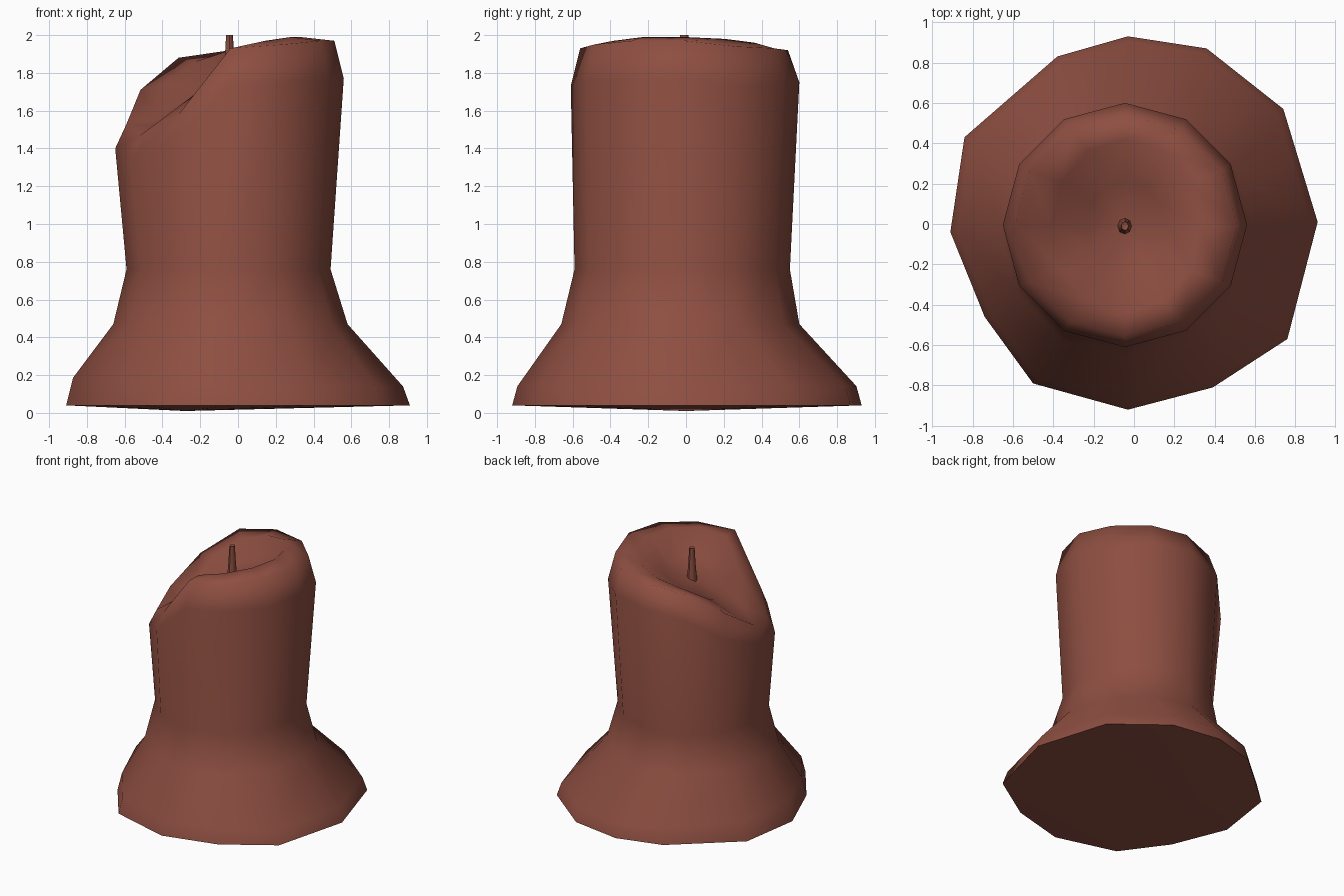
import bpy
import bmesh
import math

SIDES = 12

default_cube = bpy.data.objects.get("Cube")
if default_cube:
    bpy.data.objects.remove(default_cube, do_unlink=True)

# One wax colour shared by the body and the wick
wax = bpy.data.materials.new("brown_red_wax")
wax.use_nodes = True
wax.diffuse_color = (0.27, 0.077, 0.053, 1)
wax.node_tree.nodes["Principled BSDF"].inputs["Base Color"].default_value = wax.diffuse_color


def oval(center_x, center_y, radius_x, radius_y, heights):
    """Ring of points, starting at +x and turning towards the back."""
    if not isinstance(heights, list):
        heights = [heights] * SIDES
    step = math.tau / len(heights)
    return [(center_x + radius_x * math.cos(i * step),
             center_y + radius_y * math.sin(i * step), z)
            for i, z in enumerate(heights)]


def loft(name, rings, bottom, top, smooth_angle):
    """Skin a stack of rings and close both ends with a fan."""
    bm = bmesh.new()
    loops = [[bm.verts.new(point) for point in ring] for ring in rings]
    count = len(loops[0])
    for lower, upper in zip(loops, loops[1:]):
        for i in range(count):
            j = (i + 1) % count
            bm.faces.new((lower[i], lower[j], upper[j], upper[i]))
    for loop, tip in ((loops[0], bottom), (loops[-1], top)):
        middle = bm.verts.new(tip)
        for i in range(count):
            bm.faces.new((loop[i], loop[(i + 1) % count], middle))
    bmesh.ops.recalc_face_normals(bm, faces=bm.faces)
    mesh = bpy.data.meshes.new(name)
    bm.to_mesh(mesh)
    bm.free()
    mesh.materials.append(wax)
    obj = bpy.data.objects.new(name, mesh)
    bpy.context.collection.objects.link(obj)
    bpy.ops.object.select_all(action="DESELECT")
    obj.select_set(True)
    bpy.context.view_layer.objects.active = obj
    bpy.ops.object.shade_smooth_by_angle(angle=math.radians(smooth_angle))
    return obj


# Uneven pool of wax at the foot
foot_outline = [(.91, .01), (.74, .57), (.36, .87), (-.03, .93), (-.38, .83), (-.84, .43),
                (-.91, -.04), (-.74, -.46), (-.5, -.79), (-.03, -.92), (.39, -.81), (.76, -.57)]
foot = [(x, y, .04) for x, y in foot_outline]
foot_lip = [(x * .96, y * .97, .14 - .05 * min(x, 0)) for x, y in foot_outline]

# Melted top, lowest at the spout on the -x side
shoulder_z = [1.77, 1.73, 1.75, 1.75, 1.7, 1.52, 1.4, 1.35, 1.44, 1.73, 1.75, 1.76]
bevel_z = [1.97, 1.94, 1.93, 1.92, 1.88, 1.71, 1.53, 1.47, 1.58, 1.93, 1.95, 1.97]
rim_z = [1.99, 1.98, 1.96, 1.92, 1.86, 1.75, 1.56, 1.52, 1.69, 1.93, 1.97, 1.99]
basin_z = [1.84, 1.84, 1.83, 1.8, 1.76, 1.7, 1.64, 1.64, 1.7, 1.79, 1.82, 1.84]

loft("candle_body", [
    foot,
    foot_lip,
    oval(-.04, -.03, .62, .63, .47),
    oval(-.05, -.02, .54, .57, .76),
    oval(-.045, -.005, .605, .605, shoulder_z),
    oval(-.04, -.01, .55, .55, bevel_z),
    oval(-.04, -.01, .37, .43, rim_z),
    oval(-.04, -.01, .2, .22, basin_z),
], (-.28, 0, .01), (-.045, -.01, 1.76), 80)

# Short tapered wick standing in the basin
loft("wick", [
    oval(-.045, -.01, .036, .042, [1.74] * 8),
    oval(-.045, -.01, .026, .03, [1.86] * 8),
    oval(-.045, -.01, .018, .022, [2.0] * 8),
], (-.045, -.01, 1.74), (-.045, -.01, 1.99), 50)
